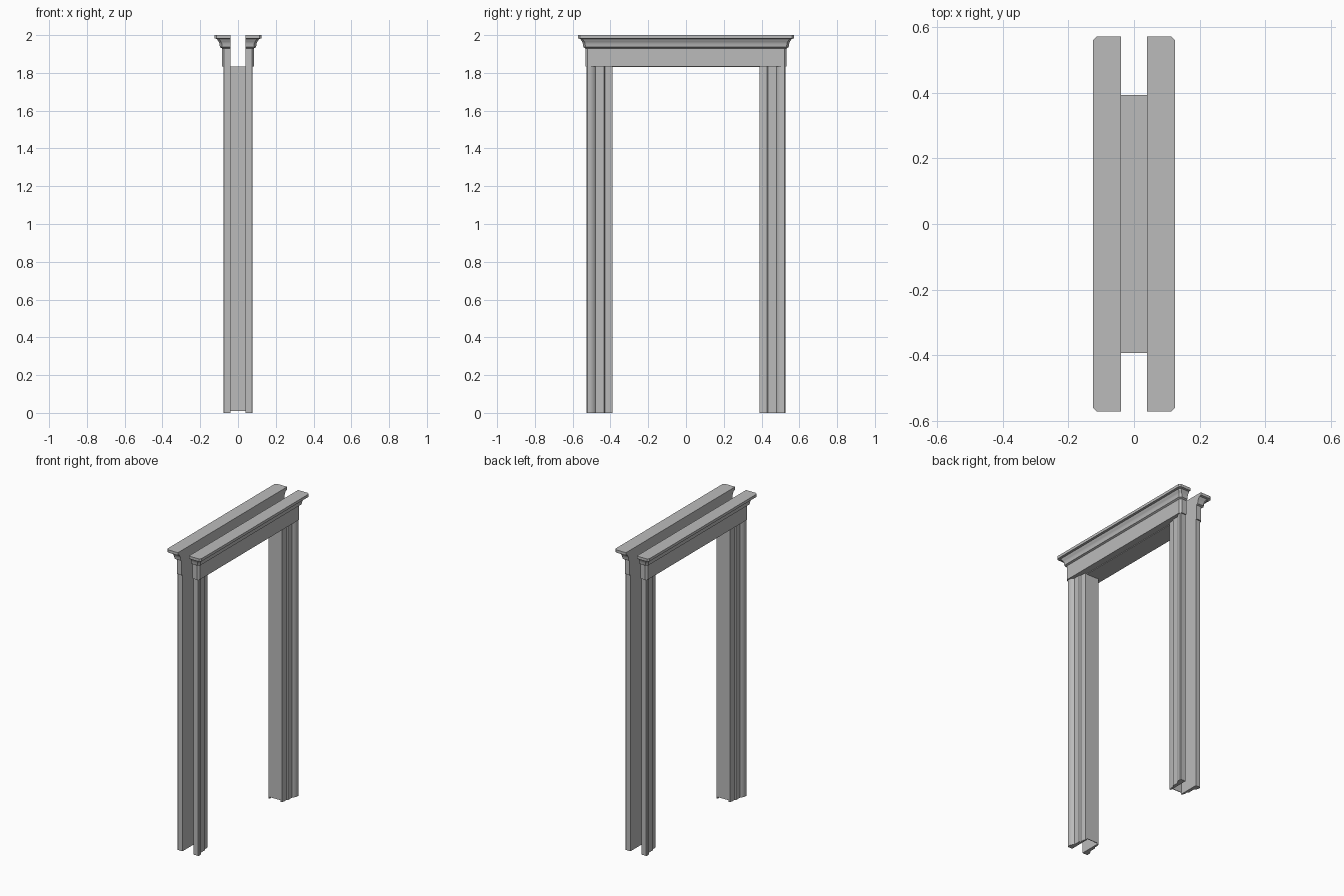
import bpy
import bmesh

cube = bpy.data.objects.get("Cube")
if cube:
    bpy.data.objects.remove(cube, do_unlink=True)

GREY = (0.5, 0.5, 0.5, 1.0)
paint = bpy.data.materials.new("grey paint")
paint.use_nodes = True
paint.diffuse_color = GREY
paint.node_tree.nodes["Principled BSDF"].inputs["Base Color"].default_value = GREY

GAP = 0.04       # half the wall thickness held between the two trims
INNER = 0.39     # half the clear width of the opening
HEAD = 1.835     # height of the opening


def loft(name, rings):
    """Closed solid through rings of points, with a cap at each end."""
    bm = bmesh.new()
    loops = [[bm.verts.new(p) for p in ring] for ring in rings]
    n = len(loops[0])
    for low, high in zip(loops, loops[1:]):
        for i in range(n):
            j = (i + 1) % n
            bm.faces.new((low[i], low[j], high[j], high[i]))
    bm.faces.new(loops[0])
    bm.faces.new(loops[-1])
    bmesh.ops.recalc_face_normals(bm, faces=bm.faces)
    mesh = bpy.data.meshes.new(name)
    bm.to_mesh(mesh)
    bm.free()
    mesh.materials.append(paint)
    obj = bpy.data.objects.new(name, mesh)
    bpy.context.collection.objects.link(obj)
    bpy.ops.object.select_all(action="DESELECT")
    obj.select_set(True)
    bpy.context.view_layer.objects.active = obj
    bpy.ops.object.shade_smooth_by_angle()
    return obj


def panel(name, xs, ys, zs):
    ring = [(xs[0], ys[0]), (xs[1], ys[0]), (xs[1], ys[1]), (xs[0], ys[1])]
    return loft(name, [[(x, y, z) for x, y in ring] for z in zs])


# Casing cross-section: distance from wall centre, distance from opening centre
CASING = [(GAP, INNER), (0.05, INNER), (0.054, 0.41), (0.054, 0.43),
          (0.062, 0.435), (0.062, 0.48), (0.068, 0.485), (0.074, 0.495),
          (0.078, 0.505), (0.078, 0.522), (0.074, 0.526), (GAP, 0.526)]

# Header steps: height and outward projection
HEADER = [(HEAD, 0), (1.93, 0), (1.936, 0.01), (1.945, 0.012), (1.955, 0.013),
          (1.965, 0.017), (1.973, 0.023), (1.98, 0.026), (1.982, 0.04), (2.0, 0.04)]


def header_ring(side, z, out):
    x, y, cut = 0.085 + out, 0.533 + out, 0.012
    half = [(GAP, y), (x - cut, y), (x, y - cut)]
    outline = half + [(px, -py) for px, py in reversed(half)]
    return [(side * px, py, z) for px, py in outline]


SIDES = (("left", 1), ("right", -1))
ENDS = (("front", -1), ("back", 1))

for side_name, side in SIDES:
    # Frieze and cornice
    loft(f"{side_name}_header", [header_ring(side, z, out) for z, out in HEADER])
    # Moulded upright casings
    for end_name, end in ENDS:
        loft(f"{side_name}_{end_name}_casing",
             [[(side * x, end * y, z) for x, y in CASING] for z in (0, HEAD)])

# Flat lining of the opening
for end_name, end in ENDS:
    panel(f"{end_name}_jamb_lining", (-GAP, GAP),
          (end * INNER, end * (INNER + 0.004)), (0.01, HEAD))
panel("head_lining", (-GAP, GAP), (-INNER, INNER), (HEAD - 0.004, HEAD))
